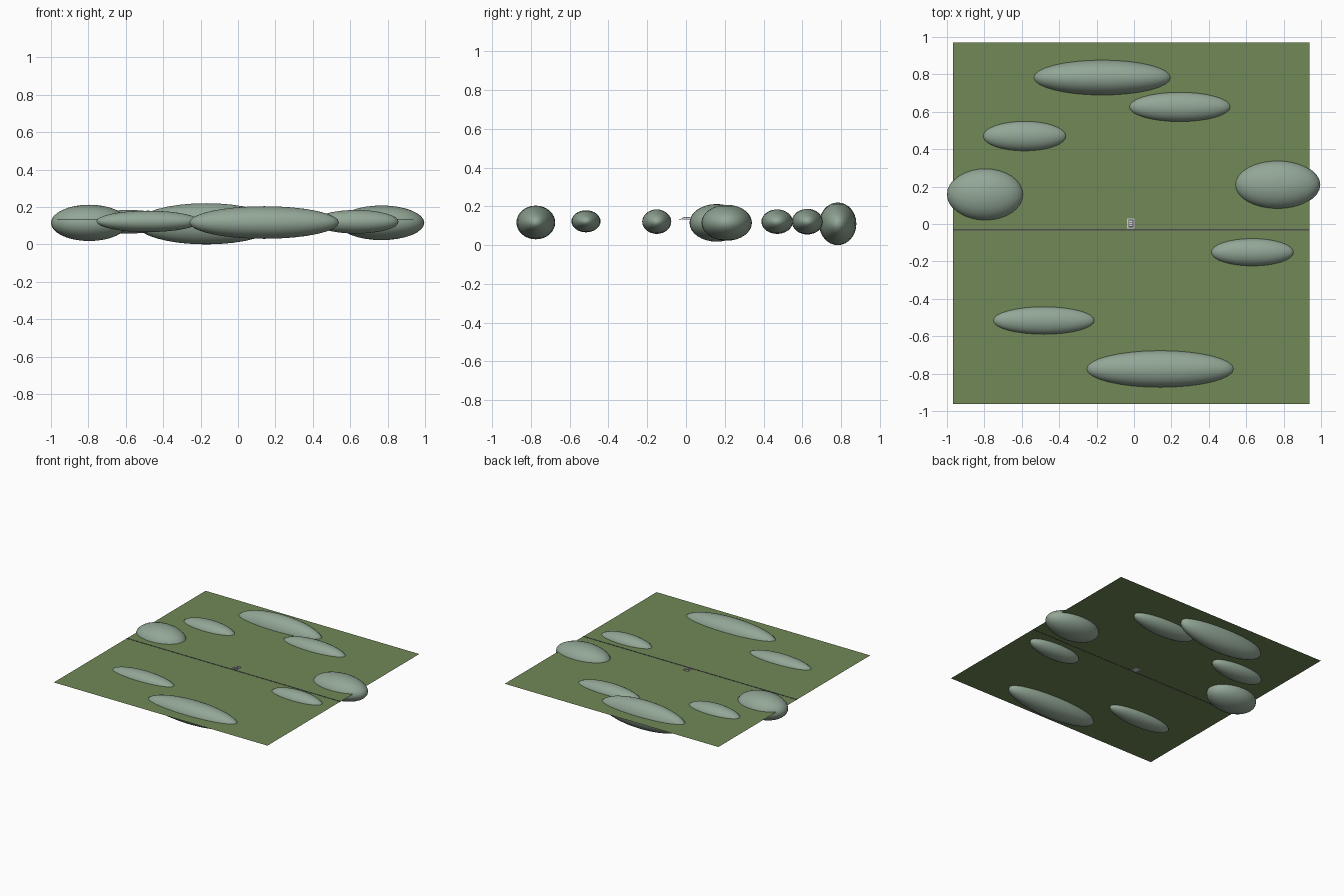
import bpy
import bmesh
from mathutils import Matrix

if "Cube" in bpy.data.objects:
    bpy.data.objects.remove(bpy.data.objects["Cube"])

GROUND_Z = 0.134


def material(name, rgb):
    m = bpy.data.materials.new(name)
    m.diffuse_color = (*rgb, 1)
    m.use_nodes = True
    m.node_tree.nodes["Principled BSDF"].inputs["Base Color"].default_value = m.diffuse_color
    return m


GRASS = material("grass green", (0.165, 0.25, 0.092))
HILL = material("sage grey", (0.29, 0.385, 0.305))
ROAD = material("dark grey", (0.08, 0.075, 0.085))
PALE = material("pale grey", (0.62, 0.64, 0.62))


def finish(bm, name, mat):
    mesh = bpy.data.meshes.new(name)
    bm.to_mesh(mesh)
    bm.free()
    mesh.materials.append(mat)
    ob = bpy.data.objects.new(name, mesh)
    bpy.context.collection.objects.link(ob)
    return ob


def sheet(name, x0, x1, y0, y1, z, mat):
    bm = bmesh.new()
    bm.faces.new([bm.verts.new((x, y, z)) for x, y in
                  ((x0, y0), (x1, y0), (x1, y1), (x0, y1))])
    return finish(bm, name, mat)


def box(name, x0, x1, y0, y1, z0, z1, mat):
    bm = bmesh.new()
    centre = ((x0 + x1) / 2, (y0 + y1) / 2, (z0 + z1) / 2)
    bmesh.ops.create_cube(bm, size=1, matrix=Matrix.Translation(centre)
                          @ Matrix.Diagonal((x1 - x0, y1 - y0, z1 - z0, 1)))
    return finish(bm, name, mat)


def hill(name, x, y, rx, ry, z0, z1):
    bm = bmesh.new()
    bmesh.ops.create_uvsphere(
        bm, u_segments=32, v_segments=16, radius=1,
        matrix=Matrix.Translation((x, y, (z0 + z1) / 2))
        @ Matrix.Diagonal((rx, ry, (z1 - z0) / 2, 1)))
    for f in bm.faces:
        f.smooth = True
    return finish(bm, name, HILL)


# Flat field
sheet("ground", -0.968, 0.937, -0.963, 0.97, GROUND_Z, GRASS)

# Stretched ellipsoid hills: x, y, x radius, y radius, bottom, top
HILLS = [
    (-0.17, 0.783, 0.375, 0.096, 0.0, 0.22),
    (0.245, 0.626, 0.275, 0.08, 0.055, 0.187),
    (-0.585, 0.47, 0.226, 0.081, 0.058, 0.184),
    (-0.795, 0.158, 0.205, 0.14, 0.018, 0.212),
    (0.767, 0.21, 0.229, 0.13, 0.023, 0.208),
    (0.633, -0.151, 0.225, 0.075, 0.058, 0.184),
    (-0.482, -0.516, 0.275, 0.075, 0.066, 0.18),
    (0.14, -0.775, 0.40, 0.10, 0.03, 0.204),
]
for i, h in enumerate(HILLS):
    hill(f"hill_{i + 1}", *h)

# Narrow lane across the field
box("lane", -0.968, 0.937, -0.036, -0.027, GROUND_Z - 0.001, GROUND_Z + 0.002, ROAD)

# Tiny platform with dark top panel and pale slats beside the lane
box("platform", -0.037, 0.004, -0.024, 0.03, GROUND_Z - 0.002, GROUND_Z + 0.006, PALE)
box("panel", -0.030, -0.003, -0.018, 0.023, GROUND_Z + 0.005, GROUND_Z + 0.008, ROAD)
for i in range(3):
    y = -0.010 + i * 0.011
    box(f"slat_{i + 1}", -0.026, -0.007, y, y + 0.006,
        GROUND_Z + 0.007, GROUND_Z + 0.010, PALE)
